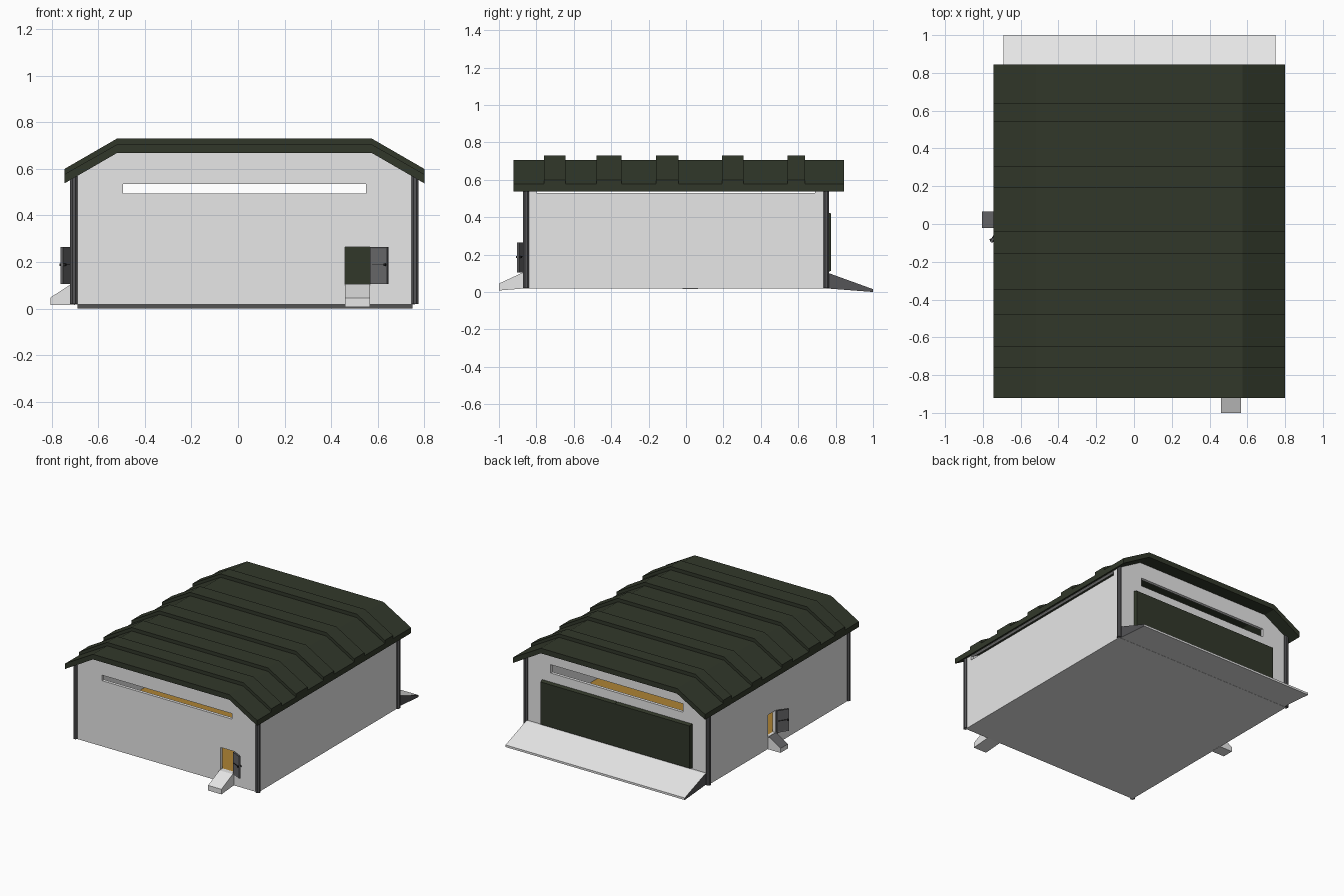
import bpy, bmesh, math
from mathutils import Vector, Matrix

if "Cube" in bpy.data.objects:
    bpy.data.objects.remove(bpy.data.objects["Cube"])


def mat(name, r, g, b):
    m = bpy.data.materials.new(name)
    m.diffuse_color = (r, g, b, 1)
    m.use_nodes = True
    m.node_tree.nodes["Principled BSDF"].inputs["Base Color"].default_value = m.diffuse_color
    return m


LIGHT = mat("light_concrete", 0.80, 0.80, 0.80)
GREEN = mat("dark_green", 0.031, 0.039, 0.023)
DARK = mat("dark_grey", 0.09, 0.09, 0.095)
METAL = mat("door_grey", 0.135, 0.135, 0.14)
TAN = mat("tan_floor", 0.42, 0.23, 0.035)
BLACK = mat("handle_black", 0.02, 0.02, 0.02)


def finish(name, bm, *mats):
    bmesh.ops.recalc_face_normals(bm, faces=bm.faces)
    me = bpy.data.meshes.new(name)
    bm.to_mesh(me)
    bm.free()
    for m in mats:
        me.materials.append(m)
    ob = bpy.data.objects.new(name, me)
    bpy.context.collection.objects.link(ob)
    return ob


def prism(name, pts, lo, hi, axis, m):
    """Extrude a profile: axis 'y' takes (x, z) points, axis 'x' takes (y, z)."""
    bm = bmesh.new()
    place = (lambda a, z, t: (a, t, z)) if axis == 'y' else (lambda a, z, t: (t, a, z))
    f = bm.faces.new([bm.verts.new(place(a, z, lo)) for a, z in pts])
    ext = bmesh.ops.extrude_face_region(bm, geom=[f])
    verts = [v for v in ext['geom'] if isinstance(v, bmesh.types.BMVert)]
    d = Vector((0, hi - lo, 0)) if axis == 'y' else Vector((hi - lo, 0, 0))
    bmesh.ops.translate(bm, verts=verts, vec=d)
    return finish(name, bm, m)


def box(name, x, y, z, m):
    return prism(name, [(x[0], z[0]), (x[1], z[0]), (x[1], z[1]), (x[0], z[1])], y[0], y[1], 'y', m)


def cut(ob, cutters):
    for c in cutters:
        c.hide_render = True
        mod = ob.modifiers.new("cut", 'BOOLEAN')
        mod.operation, mod.solver, mod.object = 'DIFFERENCE', 'EXACT', c
    bpy.context.view_layer.update()
    me = bpy.data.meshes.new_from_object(ob.evaluated_get(bpy.context.evaluated_depsgraph_get()))
    ob.modifiers.clear()
    ob.data = me
    for c in cutters:
        bpy.data.objects.remove(c)


X0, X1, Y0, Y1 = -0.705, 0.76, -0.855, 0.75     # outer wall faces
T = 0.022                                       # wall thickness
FLOOR = 0.105
DOOR_Z = (FLOOR, 0.265)

# Wall shell with hollow inside, slit windows and doorways
walls = prism("walls", [(X0, 0.022), (X1, 0.022), (X1, 0.575), (0.577, 0.68), (-0.522, 0.68), (X0, 0.575)],
              Y0, Y1, 'y', LIGHT)
cut(walls, [
    box("hollow", (X0 + T, X1 - T), (Y0 + T, Y1 - T), (0.06, 1), LIGHT),
    box("front_slit", (-0.493, 0.55), (Y0 - .1, Y0 + .1), (0.495, 0.535), LIGHT),
    box("back_slit", (-0.503, 0.563), (Y1 - .1, Y1 + .1), (0.492, 0.553), LIGHT),
    box("left_slit", (X0 - .1, X0 + .1), (-0.80, 0.69), (0.528, 0.56), LIGHT),
    box("right_slit", (X1 - .1, X1 + .1), (-0.80, 0.69), (0.528, 0.56), LIGHT),
    box("front_doorway", (0.46, 0.567), (Y0 - .1, Y0 + .1), DOOR_Z, LIGHT),
    box("left_doorway", (X0 - .1, X0 + .1), (-0.02, 0.065), DOOR_Z, LIGHT),
    box("gate_opening", (-0.56, 0.62), (Y1 - .1, Y1 + .1), (FLOOR, 0.425), LIGHT),
])

# Floor and underside
box("floor", (X0 + T, X1 - T), (Y0 + T, Y1 - T), (0.06, FLOOR), TAN)
box("underside", (X0, X1), (Y0, Y1), (0.018, 0.022), LIGHT)

# Corner posts
for i, (x, y) in enumerate([(x, y) for x in (-0.705, 0.76) for y in (Y0, Y1)]):
    bm = bmesh.new()
    bmesh.ops.create_cone(bm, cap_ends=True, segments=8, radius1=0.0165, radius2=0.0165, depth=0.55,
                          matrix=Matrix.Translation((x, y, 0.295)) @ Matrix.Rotation(math.pi / 8, 4, 'Z'))
    finish(f"corner_post_{i + 1}", bm, DARK)


# Roof sheet and raised ribs
def roof_profile(eave, top):
    return [(-0.745, 0.538), (-0.52, 0.668), (0.575, 0.668), (0.80, 0.538),
            (0.80, eave), (0.575, top), (-0.52, top), (-0.745, eave)]


prism("roof", roof_profile(0.577, 0.705), -0.922, 0.845, 'y', GREEN)
for i, (a, b) in enumerate([(-0.76, -0.645), (-0.478, -0.345), (-0.16, -0.04), (0.192, 0.307), (0.543, 0.637)]):
    prism(f"roof_rib_{i + 1}", roof_profile(0.600, 0.73), a, b, 'y', GREEN)

# Back gate: two bevelled leaves
for name, a, b in (("gate_leaf_left", -0.58, 0.027), ("gate_leaf_right", 0.029, 0.635)):
    leaf = box(name, (a, b), (Y1 - 0.018, 0.775), (0.1, 0.432), GREEN)
    bm = bmesh.new()
    bm.from_mesh(leaf.data)
    for v in bm.verts:                          # chamfer outer face
        if v.co.y > 0.77:
            v.co.z += 0.012 if v.co.z < 0.2 else -0.012
            if abs(v.co.x - 0.028) > 0.1:
                v.co.x += 0.01 if v.co.x < 0 else -0.01
    bm.to_mesh(leaf.data)
    bm.free()

# Wide back ramp: light top, lip and bottom, dark sides
ramp = prism("back_ramp", [(0.74, 0.02), (1.0, 0.0), (1.0, 0.015), (0.765, 0.10), (0.74, 0.10)],
             -0.69, 0.75, 'x', LIGHT)
ramp.data.materials.append(DARK)
for p in ramp.data.polygons:
    p.material_index = 1 if abs(p.normal.x) > 0.9 else 0

# Small entry ramps; the left one has a grey tread
prism("front_ramp", [(-0.85, 0.02), (-1.0, 0.008), (-1.0, 0.045), (-0.87, 0.105), (-0.85, 0.105)],
      0.46, 0.567, 'x', LIGHT)
left = prism("left_ramp", [(-0.70, 0.016), (-0.805, 0.016), (-0.805, 0.048), (-0.72, 0.103), (-0.70, 0.103)],
             -0.02, 0.065, 'y', LIGHT)
left.data.materials.append(METAL)
for p in left.data.polygons:
    p.material_index = 1 if p.normal.z > 0.1 else 0


# Open hinged doors with recessed panels, crossbar and knob
def open_door(name, hinge, tip):
    d = Vector(tip) - Vector(hinge)
    L = d.length
    M = Matrix.Translation((hinge[0], hinge[1], 0)) @ Matrix.Rotation(math.atan2(d.y, d.x), 4, 'Z')
    t = 0.006
    parts = [box(name, (0, L), (-t, t), DOOR_Z, METAL),
             box(name + "_crossbar", (0.012, L - 0.004), (-t - .003, t + .003), (0.187, 0.190), BLACK),
             box(name + "_knob", (L - 0.014, L - 0.006), (-t - .009, t + .009), (0.183, 0.193), BLACK)]
    bm = bmesh.new()
    bm.from_mesh(parts[0].data)
    bm.normal_update()
    big = [f for f in bm.faces if abs(f.normal.y) > 0.9]
    bmesh.ops.inset_region(bm, faces=big, thickness=0.008, depth=-0.002)
    bm.to_mesh(parts[0].data)
    bm.free()
    for p in parts:
        p.matrix_world = M


open_door("front_door", (0.569, -0.861), (0.643, -0.897))
open_door("left_door", (-0.711, -0.024), (-0.757, -0.096))
